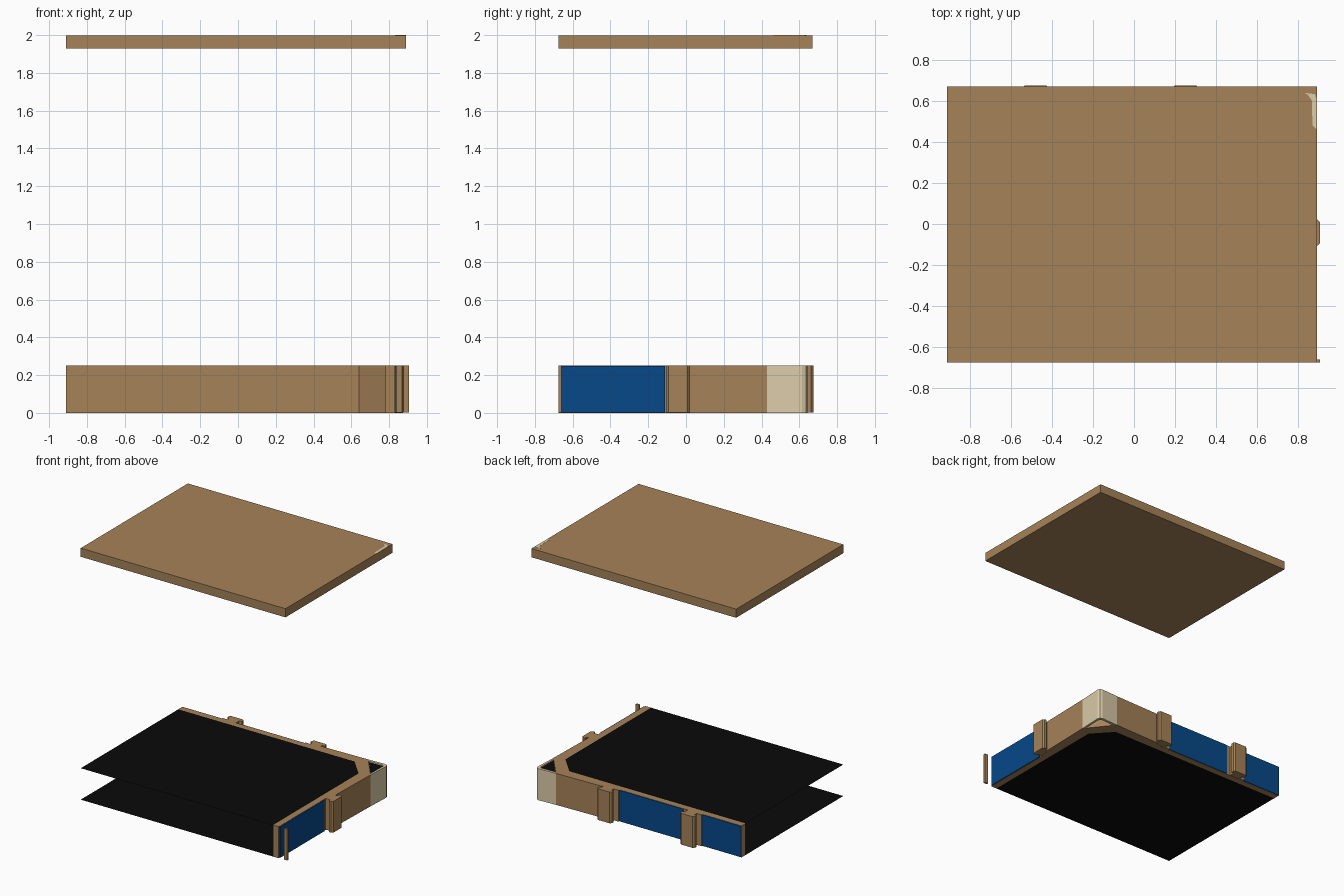
import bpy, bmesh

if "Cube" in bpy.data.objects:
    bpy.data.objects.remove(bpy.data.objects["Cube"])


def material(name, rgb):
    m = bpy.data.materials.new(name)
    m.diffuse_color = (*rgb, 1)
    m.use_nodes = True
    m.node_tree.nodes["Principled BSDF"].inputs["Base Color"].default_value = m.diffuse_color
    return m


BROWN = material("tan_brown", (0.38, 0.225, 0.098))
BEIGE = material("pale_beige", (0.72, 0.61, 0.40))
BLUE = material("glass_blue", (0.002, 0.065, 0.25))
BLACK = material("black", (0.003, 0.003, 0.003))
H = 0.25  # storey height


def prism(name, pts, z0, z1, mat):
    """Extrude a plan outline from z0 to z1 (a single face if they match)."""
    bm = bmesh.new()
    face = bm.faces.new([bm.verts.new((x, y, z0)) for x, y in pts])
    if z1 > z0:
        ext = bmesh.ops.extrude_face_region(bm, geom=[face], use_keep_orig=True)
        verts = [g for g in ext["geom"] if isinstance(g, bmesh.types.BMVert)]
        bmesh.ops.translate(bm, verts=verts, vec=(0, 0, z1 - z0))
    bmesh.ops.recalc_face_normals(bm, faces=bm.faces[:])
    me = bpy.data.meshes.new(name)
    bm.to_mesh(me)
    bm.free()
    me.materials.append(mat)
    ob = bpy.data.objects.new(name, me)
    bpy.context.collection.objects.link(ob)
    return ob


def rect(x0, x1, y0, y1):
    return [(x0, y0), (x1, y0), (x1, y1), (x0, y1)]


# Floating roof slab, with the pale corner inlay on its top
prism("roof_slab", rect(-0.91, 0.89, -0.675, 0.67), 1.93, 1.999, BROWN)
inlay = [(0.83, 0.638), (0.88, 0.632), (0.889, 0.61), (0.889, 0.46),
         (0.868, 0.48), (0.866, 0.60), (0.845, 0.63)]
prism("roof_corner_inlay", inlay, 1.997, 2.0, BEIGE)

# L-shaped wall along the back and right, chamfered at the corner
inner = [(-0.91, 0.55), (0.64, 0.55), (0.78, 0.40), (0.78, -0.675)]
outer = [(0.83, -0.675), (0.83, -0.06), (0.855, 0.0), (0.865, 0.43),
         (0.70, 0.635), (0.31, 0.625), (0.24, 0.60), (-0.91, 0.60)]
prism("wall", inner + outer, 0, H, BROWN)

# Floor and ceiling sheets inside the wall
sheet = inner + [(-0.91, -0.675)]
prism("floor_sheet", sheet, 0, 0, BLACK)
prism("ceiling_sheet", sheet, H, H, BLACK)

# Hollow pale corner pier with a dark cap inside
pier_out = [(0.70, 0.635), (0.845, 0.642), (0.865, 0.635), (0.873, 0.615), (0.865, 0.43)]
pier_in = [(0.851, 0.45), (0.853, 0.605), (0.84, 0.62), (0.72, 0.615)]
prism("corner_pier", pier_out + pier_in, 0, H, BEIGE)
prism("pier_cap", pier_in, H - 0.012, H - 0.010, BLACK)

# Window panes
prism("back_window_1", rect(-0.40, 0.18, 0.598, 0.606), 0.002, H - 0.002, BLUE)
prism("back_window_2", rect(-0.91, -0.56, 0.598, 0.606), 0.002, H - 0.002, BLUE)
prism("right_window", rect(0.828, 0.838, -0.665, -0.11), 0.002, H - 0.002, BLUE)


def pilaster(name, c, half, face, wall, along_x):
    """Rounded front plate on a narrower stem, in plan."""
    b = 0.012
    p = [(c - half + b, face), (c + half - b, face), (c + half, face - b),
         (c + half, face - 0.032), (c + half - 0.02, face - 0.036),
         (c + half - 0.02, wall), (c - half + 0.02, wall),
         (c - half + 0.02, face - 0.036), (c - half, face - 0.032), (c - half, face - b)]
    prism(name, p if along_x else [(v, u) for u, v in p], 0.002, H, BROWN)


for i, x in enumerate((0.25, -0.48)):
    pilaster(f"back_pilaster_{i + 1}", x, 0.063, 0.675, 0.59, True)
    # Slim window frame strip beside each pilaster
    prism(f"window_frame_{i + 1}", rect(x - 0.085, x - 0.04, 0.59, 0.612), 0, H, BROWN)
pilaster("right_pilaster", -0.042, 0.063, 0.905, 0.82, False)

# Cut end of the front pilaster
prism("end_pilaster", rect(0.875, 0.905, -0.675, -0.66), 0.002, H, BROWN)
